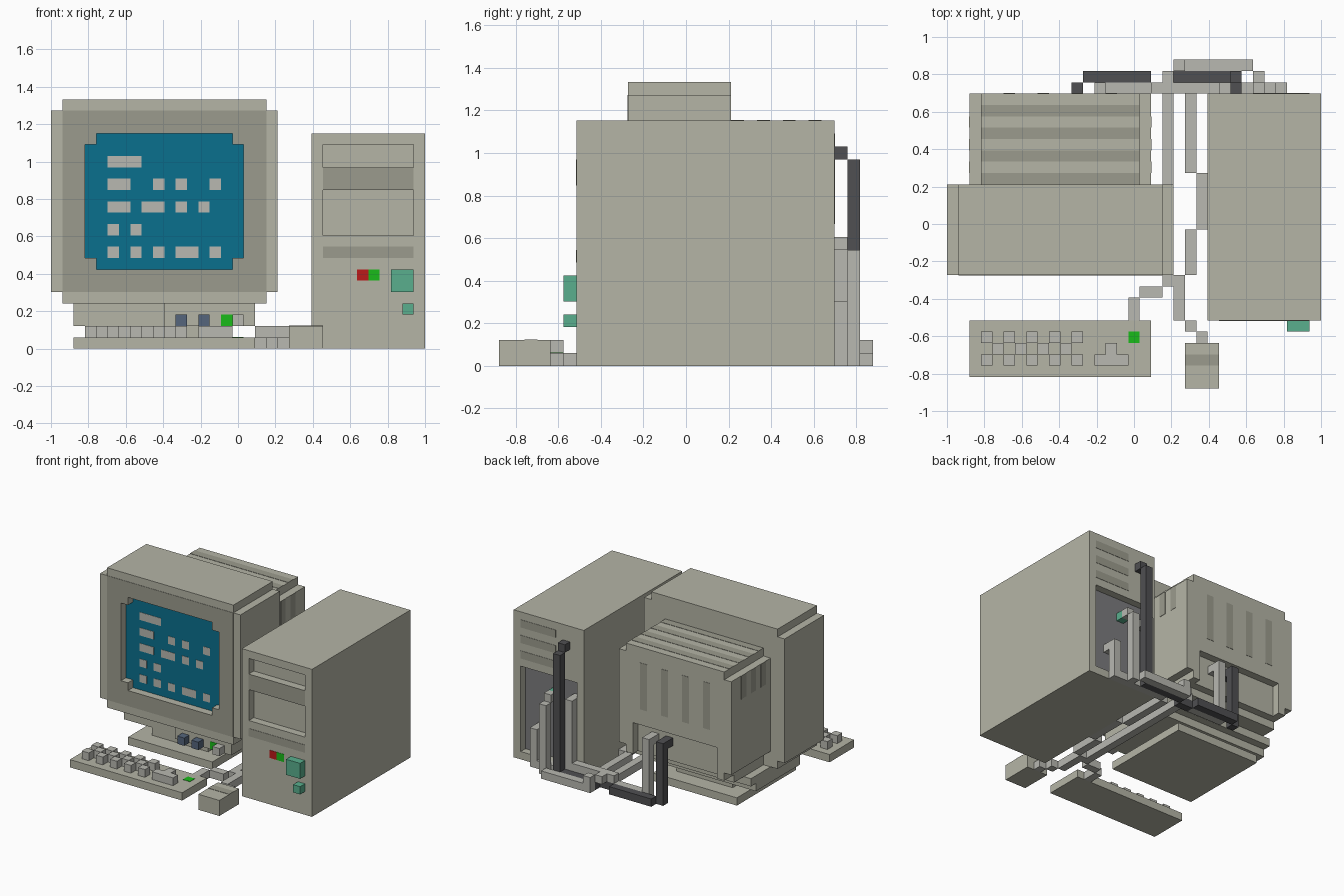
import bpy, bmesh
from mathutils import Matrix, Vector

if "Cube" in bpy.data.objects:
    bpy.data.objects.remove(bpy.data.objects["Cube"])

U = 2 / 33                      # one voxel
ORIGIN = Vector((-1, -14.5 * U, 0))
T = 0.04                        # thickness of flush coloured panels, in voxels


def colour(name, r, g, b):
    m = bpy.data.materials.new(name)
    m.diffuse_color = (r, g, b, 1)
    m.use_nodes = True
    m.node_tree.nodes["Principled BSDF"].inputs["Base Color"].default_value = m.diffuse_color
    return m


BEIGE = colour("beige", .46, .46, .38)
SHADE = colour("shaded_beige", .33, .33, .27)
PALE = colour("pale_grey", .48, .48, .44)
DARK = colour("dark_rubber", .08, .08, .085)
STEEL = colour("steel", .2, .2, .21)
BLUE = colour("screen_blue", .003, .16, .27)
NAVY = colour("navy", .09, .13, .2)
TEAL = colour("teal", .1, .43, .27)
RED = colour("red", .5, .01, .01)
GREEN = colour("green", .01, .5, .01)


def finish(name, bm, mat):
    bmesh.ops.recalc_face_normals(bm, faces=bm.faces)
    me = bpy.data.meshes.new(name)
    bm.to_mesh(me)
    bm.free()
    ob = bpy.data.objects.new(name, me)
    me.materials.append(mat)
    bpy.context.collection.objects.link(ob)
    return ob


def boxes(name, items, mat=BEIGE):
    """One object from boxes (x0, x1, y0, y1, z0, z1) in voxels."""
    bm = bmesh.new()
    for x0, x1, y0, y1, z0, z1 in items:
        c = Vector((x0 + x1, y0 + y1, z0 + z1)) * U / 2 + ORIGIN
        s = Vector((x1 - x0, y1 - y0, z1 - z0)) * U
        bmesh.ops.create_cube(bm, size=1, matrix=Matrix.Translation(c) @ Matrix.Diagonal((*s, 1)))
    return finish(name, bm, mat)


def notched(name, x0, x1, y0, y1, z0, z1, mat=BEIGE):
    """Block along y with one-voxel notched corners."""
    a, b, c, d = x0 + 1, x1 - 1, z0 + 1, z1 - 1
    prof = [(a, z0), (b, z0), (b, c), (x1, c), (x1, d), (b, d),
            (b, z1), (a, z1), (a, d), (x0, d), (x0, c), (a, c)]
    bm = bmesh.new()
    f = bm.faces.new([bm.verts.new(Vector((x, y0, z)) * U + ORIGIN) for x, z in prof])
    ext = bmesh.ops.extrude_face_region(bm, geom=[f])["geom"]
    bmesh.ops.translate(bm, vec=(0, (y1 - y0) * U, 0),
                        verts=[v for v in ext if isinstance(v, bmesh.types.BMVert)])
    return finish(name, bm, mat)


def cut(ob, cutter):
    cutter.hide_render = True
    cutter.hide_set(True)
    mod = ob.modifiers.new("cut", 'BOOLEAN')
    mod.operation, mod.solver, mod.object = 'DIFFERENCE', 'EXACT', cutter
    bpy.context.view_layer.objects.active = ob
    bpy.ops.object.modifier_apply(modifier=mod.name)
    bpy.data.objects.remove(cutter)


def cable(name, runs, mat=PALE):
    """Runs of voxels given by their first and last cell."""
    boxes(name, [(a[0], b[0] + 1, a[1], b[1] + 1, a[2], b[2] + 1) for a, b in runs], mat)


# Tower case: two drive bays in front, connector panel behind
tower = boxes("tower_case", [(23, 33, 6, 26, 0, 19)])
cut(tower, boxes("bay_cutter", [(24, 32, 5, 7, 16, 18), (24, 32, 5, 7, 10, 14),
                                (24, 32, 25, 27, 1, 12)]))
boxes("tower_front_bands", [(24, 32, 6 - T, 6, 14, 16), (24, 32, 6 - T, 6, 8, 9)], SHADE)
boxes("tower_connector_panel", [(24, 32, 25, 25 + T, 1, 12)], STEEL)
boxes("tower_rear_vents", [(27, 32, 26, 26 + T, k, k + 1) for k in (13, 15, 17)], SHADE)
boxes("tower_red_light", [(27, 28, 6 - T, 6, 6, 7)], RED)
boxes("tower_green_light", [(28, 29, 6 - T, 6, 6, 7)], GREEN)
boxes("power_button", [(30, 32, 5, 6, 5, 7)], TEAL)
boxes("reset_button", [(31, 32, 5, 6, 3, 4)], TEAL)

# Monitor front housing with recessed screen
bezel = notched("monitor_bezel", 0, 20, 10, 18, 4, 22)
cut(bezel, notched("screen_cutter", 3, 17, 9, 11, 7, 19))
face = boxes("bezel_face", [(1, 19, 10 - T, 10, 5, 21)], SHADE)
cut(face, notched("face_cutter", 3, 17, 9, 11, 7, 19))
notched("screen", 3, 17, 11 - T, 11, 7, 19, BLUE)

# Blocks on the screen: row height and start/end columns
rows = {16: [(5, 8)],
        14: [(5, 7), (9, 10), (11, 12), (14, 15)],
        12: [(5, 7), (8, 10), (11, 12), (13, 14)],
        10: [(5, 6), (7, 8)],
        8: [(5, 6), (7, 8), (9, 10), (11, 13), (14, 15)]}
boxes("screen_blocks", [(a, b, 11 - 2 * T, 11 - T, k, k + 1)
                        for k, spans in rows.items() for a, b in spans], PALE)

# Monitor rear shell with vents and a socket recess
rear = notched("monitor_rear_shell", 2, 18, 18, 26, 5, 19)
cut(rear, boxes("socket_cutter", [(4, 16, 25, 27, 4, 9)]))
boxes("rear_top_vents", [(3, 17, j, j + 1, 19, 19 + T) for j in range(18, 26, 2)], SHADE)
boxes("rear_back_vents", [(i, i + 1, 26, 26 + T, 11, 17) for i in (5, 8, 11, 14)], SHADE)
boxes("rear_side_vents", [(x, x + T, j, j + 1, 15, 18)
                          for x in (2 - T, 18) for j in (19, 21, 23)], SHADE)

# Monitor stand and control strip
boxes("monitor_underside", [(3, 17, 18, 24, 4, 5)])
boxes("monitor_stand", [(2, 18, 12, 22, 3, 4), (2, 18, 12, 21, 2, 3)])
boxes("control_panel", [(10, 18, 11, 12, 2, 4)])
boxes("stand_neck", [(6, 14, 12, 20, 1, 2)])
boxes("stand_base", [(4, 16, 10, 22, 0, 1)])
boxes("control_knobs", [(i, i + 1, 10, 11, 2, 3) for i in (11, 13)], NAVY)
boxes("monitor_light", [(15, 16, 11 - T, 11, 2, 3)], GREEN)
boxes("monitor_switch", [(16, 17, 10, 11, 2, 3)], PALE)

# Keyboard
boxes("keyboard", [(2, 18, 1, 6, 0, 1)])
keys = [(i, j) for j in (2, 4) for i in range(3, 12, 2)] + [(i, 3) for i in range(4, 12, 2)]
boxes("keys", [(i, i + 1, j, j + 1, 1, 2) for i, j in keys], PALE)
boxes("arrow_keys", [(13, 16, 2, 3, 1, 2), (14, 15, 3, 4, 1, 2)], PALE)
boxes("keyboard_light", [(16, 17, 4, 5, 1, 1 + T)], GREEN)

# Mouse
boxes("mouse", [(21, 24, 0, 4, 0, 2)])
boxes("mouse_buttons", [(21, 24, 2, 3, 2, 2 + T)], SHADE)

# Cables
cable("keyboard_cable", [
    ((16, 6, 0), (16, 7, 0)), ((17, 8, 0), (18, 8, 0)), ((19, 9, 0), (19, 25, 0)),
    ((19, 26, 1), (19, 27, 1)), ((20, 28, 1), (20, 28, 1)), ((20, 28, 0), (26, 28, 0)),
    ((27, 27, 0), (27, 27, 8)), ((27, 26, 9), (27, 26, 9))])
cable("keyboard_plug", [((27, 25, 9), (27, 25, 9))], TEAL)
cable("mouse_cable", [
    ((22, 4, 0), (22, 4, 0)), ((21, 5, 0), (21, 5, 0)), ((20, 6, 0), (20, 9, 0)),
    ((21, 10, 0), (21, 13, 0)), ((22, 14, 0), (22, 18, 0)), ((21, 19, 0), (21, 25, 0)),
    ((22, 26, 0), (28, 26, 0)), ((29, 26, 0), (29, 26, 4)), ((29, 25, 4), (29, 25, 4))])
cable("video_cable", [
    ((13, 25, 7), (13, 25, 7)), ((13, 26, 0), (13, 26, 7)), ((14, 26, 0), (17, 26, 0)),
    ((18, 26, 1), (18, 26, 1)), ((20, 26, 1), (23, 26, 1)), ((24, 26, 1), (24, 26, 9)),
    ((24, 25, 9), (24, 25, 9))])
cable("power_cable", [
    ((11, 25, 7), (11, 25, 7)), ((11, 26, 0), (11, 26, 7)), ((12, 27, 0), (17, 27, 0)),
    ((18, 26, 0), (19, 26, 0)), ((20, 27, 0), (24, 27, 0)), ((25, 27, 0), (25, 27, 15)),
    ((25, 26, 16), (25, 26, 16))], DARK)
